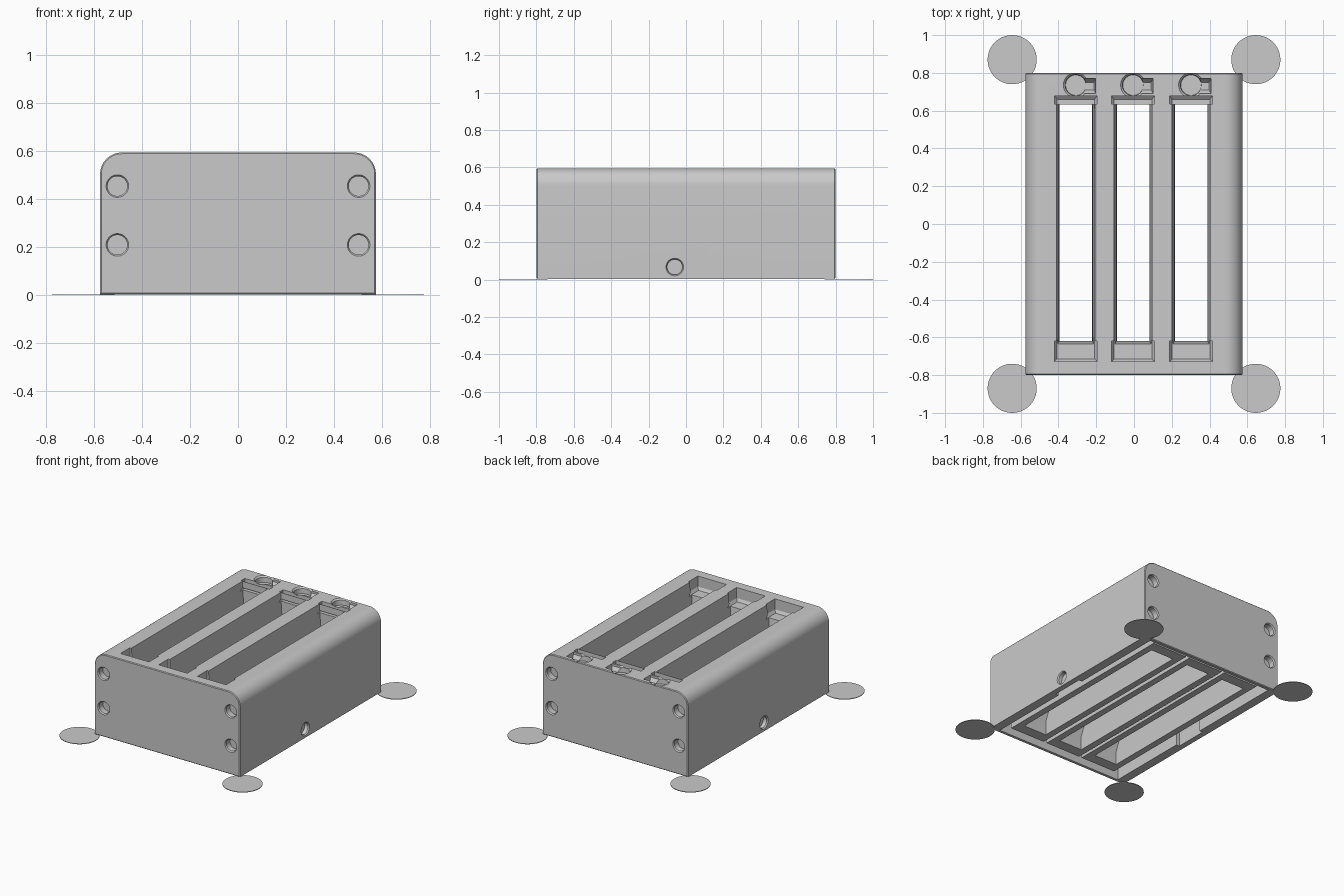
import bpy, bmesh, math
from mathutils import Vector

if "Cube" in bpy.data.objects:
    bpy.data.objects.remove(bpy.data.objects["Cube"])

grey = bpy.data.materials.new("plain_grey")
grey.use_nodes = True
COLOR = (0.59, 0.59, 0.59, 1)
grey.diffuse_color = COLOR
grey.node_tree.nodes["Principled BSDF"].inputs["Base Color"].default_value = COLOR


def loft(name, rings):
    """Closed solid through rings with equal point counts."""
    bm = bmesh.new()
    loops = [[bm.verts.new(p) for p in ring] for ring in rings]
    n = len(loops[0])
    for a, b in zip(loops, loops[1:]):
        for i in range(n):
            j = (i + 1) % n
            bm.faces.new((a[i], a[j], b[j], b[i]))
    bm.faces.new(loops[0])
    bm.faces.new(loops[-1])
    bmesh.ops.recalc_face_normals(bm, faces=bm.faces[:])
    mesh = bpy.data.meshes.new(name)
    bm.to_mesh(mesh)
    bm.free()
    mesh.materials.append(grey)
    obj = bpy.data.objects.new(name, mesh)
    bpy.context.scene.collection.objects.link(obj)
    return obj


def rect(x, half, y0, y1, z):
    return [(x - half, y0, z), (x + half, y0, z), (x + half, y1, z), (x - half, y1, z)]


def box(name, x, half, y0, y1, z0, z1):
    return loft(name, [rect(x, half, y0, y1, z0), rect(x, half, y0, y1, z1)])


def turned(name, origin, direction, profile, sides=48):
    """Round solid along a direction from (distance, radius) pairs."""
    turn = Vector(direction).to_track_quat("Z", "Y")
    angles = [math.tau * i / sides for i in range(sides)]
    return loft(name, [[Vector(origin) + turn @ Vector((r * math.cos(a), r * math.sin(a), d))
                        for a in angles] for d, r in profile])


def hole(name, origin, outward, radius, depth):
    """Blind hole with a slightly chamfered mouth."""
    lip = radius + 0.006
    return turned(name, origin, outward,
                  [(-depth, radius), (-0.008, radius), (0, lip), (0.05, lip)])


# Outer block with rounded upper long edges and finely chamfered ends
W, L, H, R = 0.575, 0.8, 0.595, 0.09


def outline(y, inset):
    w, h, r = W - inset, H - inset, R - inset
    pts = [(-w, y, 0.004 + inset), (w, y, 0.004 + inset)]
    for side, start in ((1, 0), (-1, 90)):
        for i in range(13):
            a = math.radians(start + i * 7.5)
            pts.append((side * (w - r) + r * math.cos(a), y, h - r + r * math.sin(a)))
    return pts


C = 0.005
body = loft("block_body", [outline(-L, C), outline(-L + C, 0), outline(L - C, 0), outline(L, C)])
steps = [("DIFFERENCE", box("underside_cavity", 0, 0.51, -0.775, 0.775, -0.1, 0.15)),
         ("DIFFERENCE", box("cable_pocket", 0, 0.535, -0.17, 0.07, -0.1, 0.14))]

SLOTS = (-0.308, -0.005, 0.302)
# Tube frames standing in the underside cavity
for x in SLOTS:
    steps.append(("UNION", box("slot_frame", x, 0.14, -0.74, 0.73, 0.03, 0.25)))

for x in SLOTS:
    # Through slot: narrow frame opening, sloped bay above, slightly open on top
    slot = loft("slot", [rect(x, 0.092, -0.66, 0.65, -0.1), rect(x, 0.092, -0.66, 0.65, 0.13),
                         rect(x, 0.086, -0.62, 0.632, 0.2), rect(x, 0.088, -0.62, 0.632, 0.4),
                         rect(x, 0.105, -0.655, 0.634, 0.65)])
    # Stepped heads at both ends
    front_head = loft("front_head", [rect(x, 0.1, -0.715, -0.6, 0.5),
                                     rect(x, 0.113, -0.727, -0.62, 0.52),
                                     rect(x, 0.113, -0.727, -0.62, 0.7)])
    back_head = loft("back_head", [rect(x, 0.1, 0.6, 0.66, 0.535),
                                   rect(x, 0.113, 0.636, 0.678, 0.55),
                                   rect(x, 0.113, 0.636, 0.678, 0.7)])
    # Round seat with a stepped side notch
    seat = turned("round_seat", (x, 0.735, 0.55), (0, 0, 1),
                  [(0, 0.054), (0.035, 0.056), (0.045, 0.066), (0.2, 0.066)])
    notch = loft("seat_notch", [rect(x + 0.065, 0.03, 0.71, 0.75, 0.555),
                                rect(x + 0.065, 0.04, 0.692, 0.77, 0.58),
                                rect(x + 0.065, 0.04, 0.692, 0.77, 0.7)])
    steps += [("DIFFERENCE", c) for c in (slot, front_head, back_head, seat, notch)]

# Blind round holes in both ends
for x in (-0.503, 0.503):
    for side in (-1, 1):
        for z in (0.21, 0.455):
            steps.append(("DIFFERENCE",
                          hole("end_hole", (x, side * L, z), (0, side, 0), 0.041, 0.05)))

# Cable holes in the long sides
for side in (-1, 1):
    steps.append(("DIFFERENCE",
                  hole("side_hole", (side * W, -0.06, 0.067), (side, 0, 0), 0.041, 0.034)))

# Apply the cuts
for op, tool in steps:
    mod = body.modifiers.new(tool.name, "BOOLEAN")
    mod.operation, mod.solver, mod.object = op, "EXACT", tool
bpy.context.view_layer.update()
result = bpy.data.meshes.new_from_object(body.evaluated_get(bpy.context.evaluated_depsgraph_get()))
body.modifiers.clear()
body.data = result
result.materials.clear()
result.materials.append(grey)
for op, tool in steps:
    bpy.data.objects.remove(tool)

# Thin round corner pads
for sx, hand in ((-1, "right"), (1, "left")):
    for sy, end in ((-1, "front"), (1, "back")):
        turned(f"{end}_{hand}_pad", (sx * 0.645, sy * 0.87, 0), (0, 0, 1),
               [(0, 0.13), (0.004, 0.13)])

bpy.ops.object.select_all(action="DESELECT")
body.select_set(True)
bpy.context.view_layer.objects.active = body
bpy.ops.object.shade_smooth_by_angle(angle=math.radians(30))
